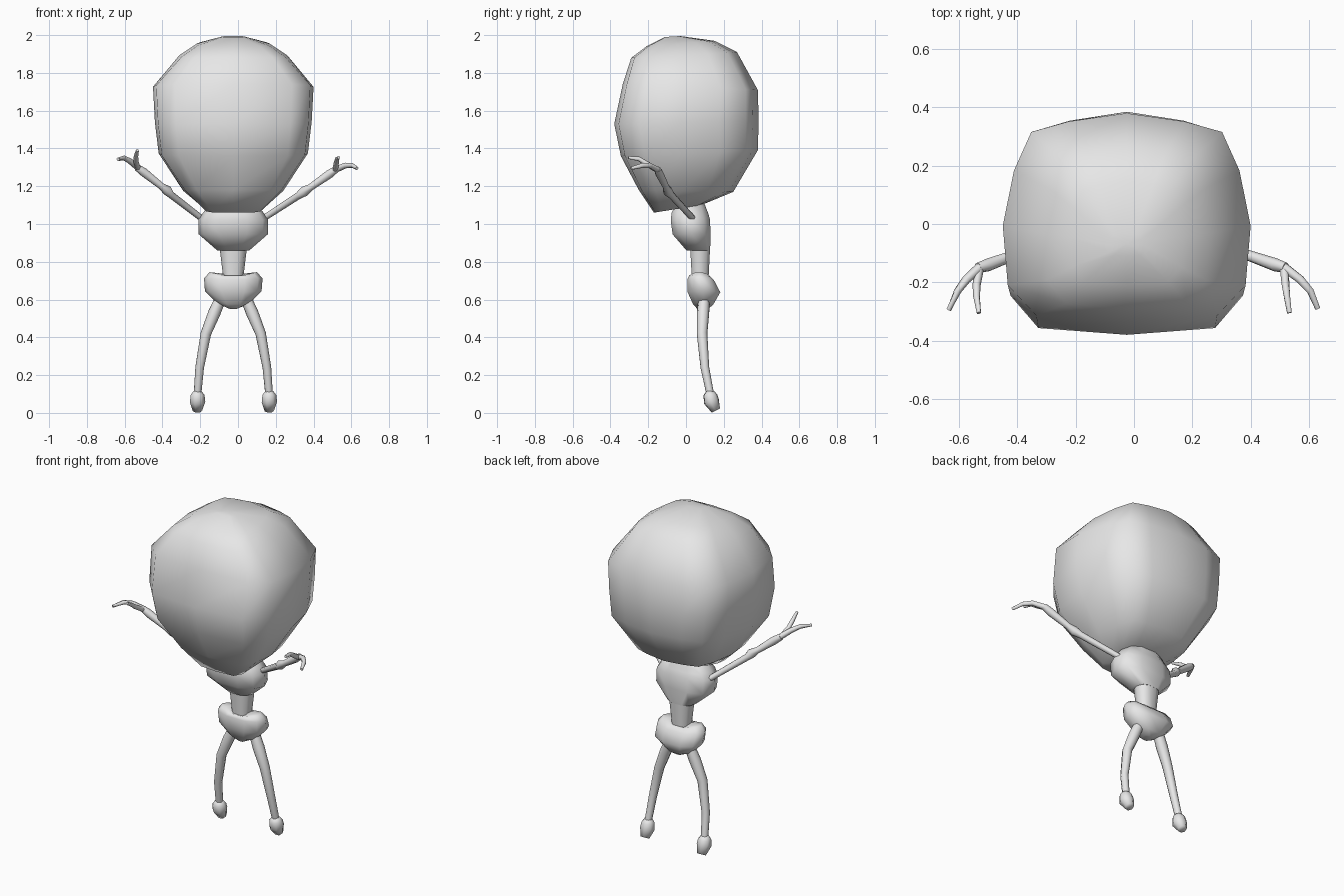
import bpy, bmesh, math
from mathutils import Vector

if "Cube" in bpy.data.objects:
    bpy.data.objects.remove(bpy.data.objects["Cube"])

grey = bpy.data.materials.new("plain grey")
grey.diffuse_color = (0.8, 0.8, 0.8, 1)
grey.use_nodes = True
grey.node_tree.nodes["Principled BSDF"].inputs["Base Color"].default_value = grey.diffuse_color
CX = -0.025  # body midline


def skin(name, rings, angle=80):
    """Bridge a stack of equal rings, cap both ends and smooth the result."""
    bm = bmesh.new()
    loops = [[bm.verts.new(p) for p in r] for r in rings]
    n = len(loops[0])
    for a, b in zip(loops, loops[1:]):
        for i in range(n):
            j = (i + 1) % n
            bm.faces.new((a[i], a[j], b[j], b[i]))
    for end in (loops[0], loops[-1]):
        c = bm.verts.new(sum((v.co for v in end), Vector()) / n)
        for i in range(n):
            bm.faces.new((end[i], end[(i + 1) % n], c))
    bmesh.ops.recalc_face_normals(bm, faces=bm.faces)
    me = bpy.data.meshes.new(name)
    bm.to_mesh(me)
    bm.free()
    me.materials.append(grey)
    ob = bpy.data.objects.new(name, me)
    bpy.context.collection.objects.link(ob)
    bpy.ops.object.select_all(action='DESELECT')
    ob.select_set(True)
    bpy.context.view_layer.objects.active = ob
    bpy.ops.object.shade_smooth_by_angle(angle=math.radians(angle))
    return ob


def section(shape, hw, yf, zf, yb, zb, dip=0):
    """Tilted ring from a unit outline; dip lowers the middle of the ring."""
    out = []
    for x, y in shape:
        t = (y + 1) / 2
        out.append(Vector((CX + x * hw, yf + (yb - yf) * t,
                           zf + (zb - zf) * t - dip * (1 - abs(x)))))
    return out


def tube(name, pts, radii, sides=8):
    """Tapered tube along a path."""
    pts = [Vector(p) for p in pts]
    rings = []
    for i, p in enumerate(pts):
        d = (pts[min(i + 1, len(pts) - 1)] - pts[max(i - 1, 0)]).normalized()
        u = d.cross(Vector((0.1, 1, 0.05))).normalized()
        v = d.cross(u)
        rings.append([p + radii[i] * (u * math.cos(a) + v * math.sin(a))
                      for a in (2 * math.pi * k / sides for k in range(sides))])
    return skin(name, rings)


# Head: boxy balloon, broad and flat at the front
half = [(0, -1), (.73, -.94), (.96, -.65), (1, -.08),
        (.91, .45), (.77, .82), (.47, .92), (0, 1)]
boxy = half + [(-x, y) for x, y in half[-2:0:-1]]
skin("head", [section(boxy, *r) for r in (
    (.15, -.17, 1.06, .08, 1.10),
    (.265, -.25, 1.18, .25, 1.17),
    (.395, -.345, 1.36, .38, 1.39),
    (.415, -.38, 1.53, .385, 1.55),
    (.425, -.335, 1.74, .38, 1.71),
    (.285, -.29, 1.88, .27, 1.91),
    (.195, -.21, 1.94, .15, 1.97),
    (.06, -.11, 1.99, -.03, 1.995))])

# Torso and hips: ten-sided rounded sections
rounded = []
for k in range(10):
    a = 2 * math.pi * k / 10
    c, s = math.cos(a), math.sin(a)
    rounded.append((math.copysign(abs(c) ** .8, c), math.copysign(abs(s) ** .8, s)))
skin("chest", [section(rounded, *r) for r in (
    (.12, -.05, 1.11, .10, 1.11),
    (.16, -.08, 1.06, .12, 1.06),
    (.185, -.085, 1.02, .13, 1.03),
    (.185, -.075, .945, .135, .95),
    (.085, 0, .86, .13, .86))], 60)
skin("waist", [section(rounded, *r) for r in (
    (.073, .02, .88, .13, .88),
    (.05, .03, .69, .12, .69))])
skin("hips", [section(rounded, *r) for r in (
    (.08, .035, .74, .11, .74, .03),
    (.125, .015, .745, .125, .745, .03),
    (.155, .005, .715, .15, .71, .01),
    (.15, .005, .645, .185, .645, .01),
    (.09, .035, .585, .145, .58, .015),
    (.03, .06, .555, .115, .555, .01))])

# Legs and feet, mirrored about the midline
for side, s in (("left", 1), ("right", -1)):
    tube(side + "_leg",
         [(CX + s * .07, .095, .60), (CX + s * .10, .09, .53),
          (CX + s * .145, .085, .42), (CX + s * .178, .10, .24),
          (CX + s * .19, .13, .09)],
         [.03, .033, .028, .023, .020])
    tube(side + "_foot",
         [(CX + s * .19, .13, .115), (CX + s * .19, .128, .095),
          (CX + s * .19, .134, .06), (CX + s * .19, .158, .012)],
         [.022, .038, .042, .025], 7)

# Arms: one swung slightly higher than the other
arms = {
    "left": ([(.12, .045, 1.02), (.32, -.075, 1.15), (.35, -.095, 1.172),
              (.385, -.105, 1.195), (.485, -.14, 1.265), (.52, -.15, 1.29)],
             [(.51, -.145, 1.285), (.57, -.19, 1.31), (.605, -.23, 1.31), (.63, -.29, 1.295)],
             [(.515, -.15, 1.285), (.52, -.21, 1.32), (.525, -.25, 1.345), (.533, -.305, 1.352)]),
    "right": ([(-.18, .045, 1.02), (-.355, -.075, 1.155), (-.375, -.09, 1.178),
               (-.405, -.105, 1.20), (-.50, -.14, 1.275), (-.535, -.15, 1.30)],
              [(-.525, -.145, 1.295), (-.575, -.19, 1.335), (-.605, -.23, 1.35), (-.635, -.295, 1.342)],
              [(-.53, -.15, 1.295), (-.54, -.21, 1.33), (-.54, -.25, 1.36), (-.532, -.305, 1.39)])}
for side, (arm, outer, inner) in arms.items():
    tube(side + "_arm", arm, [.016, .019, .027, .018, .023, .018])
    tube(side + "_outer_finger", outer, [.017, .015, .013, .009], 6)
    tube(side + "_inner_finger", inner, [.016, .014, .012, .008], 6)
